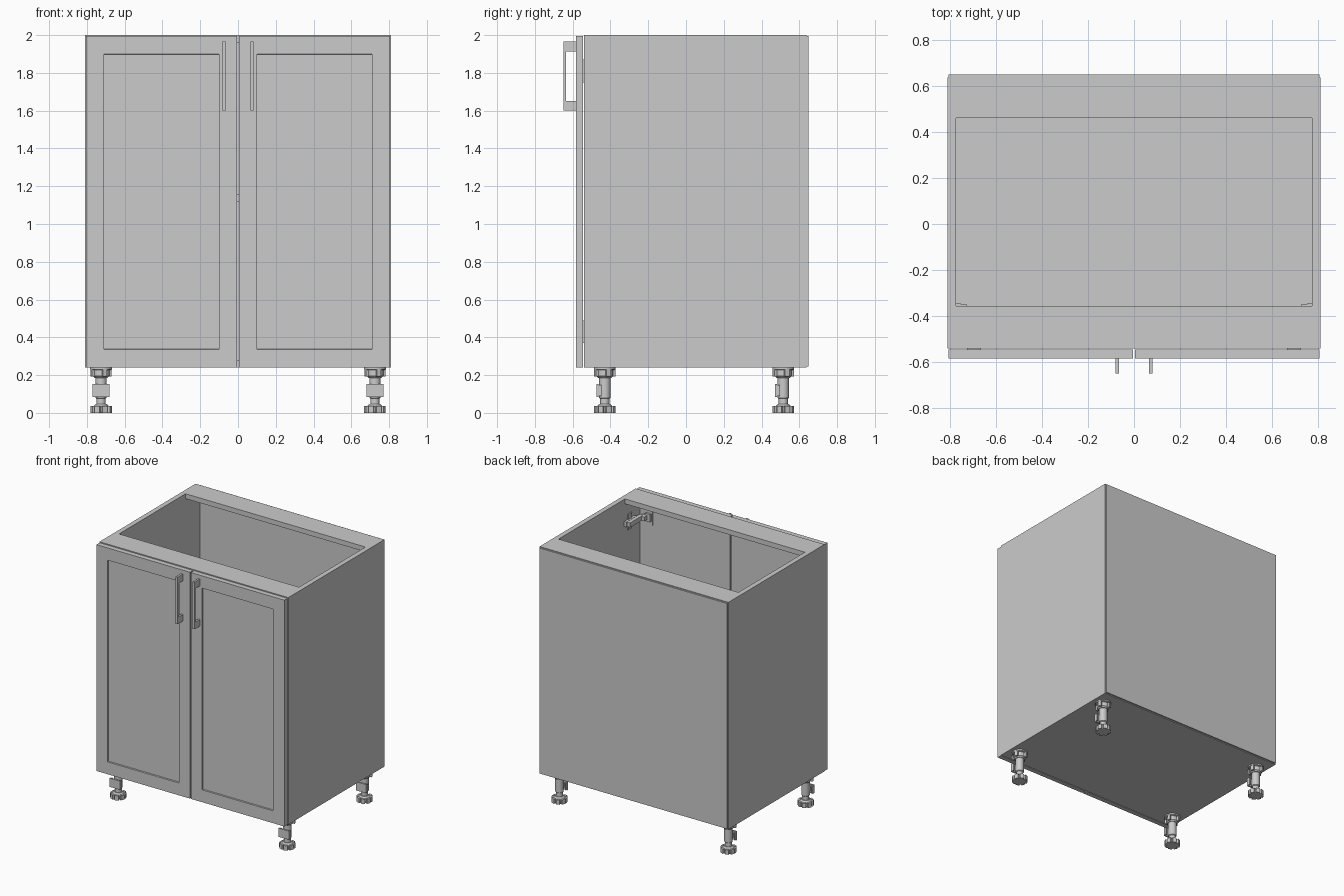
import bpy, bmesh, math
from mathutils import Matrix, Vector

if "Cube" in bpy.data.objects:
    bpy.data.objects.remove(bpy.data.objects["Cube"])


def finish(name, bm, smooth=False):
    bmesh.ops.recalc_face_normals(bm, faces=bm.faces)
    me = bpy.data.meshes.new(name)
    bm.to_mesh(me)
    bm.free()
    ob = bpy.data.objects.new(name, me)
    bpy.context.collection.objects.link(ob)
    if smooth:
        bpy.ops.object.select_all(action='DESELECT')
        ob.select_set(True)
        bpy.context.view_layer.objects.active = ob
        bpy.ops.object.shade_smooth_by_angle(angle=math.radians(35))
    return ob


def add_box(bm, x0, x1, y0, y1, z0, z1):
    c = Vector(((x0 + x1) / 2, (y0 + y1) / 2, (z0 + z1) / 2))
    m = Matrix.Translation(c) @ Matrix.Diagonal((abs(x1 - x0), y1 - y0, z1 - z0, 1))
    return bmesh.ops.create_cube(bm, size=1, matrix=m)['verts']


def box(name, *dims):
    bm = bmesh.new()
    add_box(bm, *dims)
    return finish(name, bm)


def add_lathe(bm, profile, n=24):
    # Closed solid of revolution from (radius, z) points
    rings = [[bm.verts.new((r * math.cos(a), r * math.sin(a), z))
              for a in (2 * math.pi * i / n for i in range(n))] for r, z in profile]
    for a, b in zip(rings, rings[1:]):
        for i in range(n):
            j = (i + 1) % n
            bm.faces.new((a[i], a[j], b[j], b[i]))
    bm.faces.new(rings[0][::-1])
    bm.faces.new(rings[-1])


# Carcass
Z0, Z1, W, T = 0.24, 2.0, 0.81, 0.038
IN = W - T
for side, s in (("left", -1), ("right", 1)):
    box(side + "_side_panel", s * IN, s * W, -0.54, 0.637, Z0, Z1)
box("bottom_panel", -IN, IN, -0.54, 0.637, Z0, Z0 + T)
box("shelf", -IN, IN, -0.50, 0.637, 1.12, 1.12 + T)
box("front_top_rail", -IN, IN, -0.54, -0.355, Z1 - T, Z1)
box("back_top_rail", -IN, IN, 0.46, 0.637, Z1 - T, Z1)
box("back_panel", -W + 0.005, W - 0.005, 0.637, 0.648, Z0 + 0.006, Z1 - 0.006)


def door(name, s):
    # Slab with a shallow recessed centre panel
    bm = bmesh.new()
    add_box(bm, s * 0.004, s * 0.806, -0.583, -0.545, Z0, 1.995)
    bmesh.ops.recalc_face_normals(bm, faces=bm.faces)
    front = min(bm.faces, key=lambda f: f.calc_center_median().y)
    bmesh.ops.inset_region(bm, faces=[front], thickness=0.135)
    bmesh.ops.inset_region(bm, faces=[front], thickness=0.003)
    bmesh.ops.translate(bm, verts=front.verts, vec=(0, 0.01, 0))
    finish(name, bm)


def handle(name, s):
    # Squared pull bar: extruded C profile in the YZ plane
    yf, yi, yb = -0.648, -0.634, -0.583
    pts = [(yb, 1.60), (yf, 1.60), (yf, 1.965), (yb, 1.965),
           (yb, 1.912), (yi, 1.912), (yi, 1.652), (yb, 1.652)]
    bm = bmesh.new()
    f = bm.faces.new([bm.verts.new((s * 0.073 - 0.008, y, z)) for y, z in pts])
    ex = bmesh.ops.extrude_face_region(bm, geom=[f])
    bmesh.ops.translate(bm, vec=(0.016, 0, 0),
                        verts=[v for v in ex['geom'] if isinstance(v, bmesh.types.BMVert)])
    finish(name, bm)


def hinge(name, s, z):
    bm = bmesh.new()
    # Cup flange on the door and cup body
    add_box(bm, s * 0.665, s * 0.725, -0.547, -0.539, z - 0.06, z + 0.06)
    add_box(bm, s * 0.675, s * 0.72, -0.54, -0.522, z - 0.03, z + 0.03)
    # Arm reaching back, and its link to the cup
    add_box(bm, s * 0.70, s * 0.745, -0.53, -0.49, z - 0.016, z + 0.016)
    add_box(bm, s * 0.725, s * 0.755, -0.51, -0.35, z - 0.018, z + 0.018)
    # Winged mounting plate on the cabinet side
    add_box(bm, s * 0.752, s * IN, -0.47, -0.345, z - 0.02, z + 0.02)
    add_box(bm, s * 0.763, s * IN, -0.43, -0.385, z - 0.06, z + 0.06)
    finish(name, bm)


def leg(name, x, y):
    bm = bmesh.new()
    # Socket, stem and adjustable foot
    add_lathe(bm, [(0.034, 0.185), (0.044, 0.195), (0.044, 0.226), (0.058, 0.23), (0.058, Z0)])
    add_lathe(bm, [(0.024, 0.03), (0.024, 0.075), (0.03, 0.08), (0.03, 0.19)])
    add_lathe(bm, [(0.044, 0.0), (0.046, 0.004), (0.046, 0.03), (0.038, 0.038), (0.03, 0.046)])
    # Grip lugs round the foot and ribs under the socket flange
    for i in range(8):
        rot = Matrix.Rotation(i * math.pi / 4 + math.pi / 8, 3, 'Z')
        v = add_box(bm, 0.03, 0.056, -0.014, 0.014, 0.0, 0.036)
        if i % 2 == 0:
            v += add_box(bm, 0.03, 0.056, -0.012, 0.012, 0.192, 0.232)
        bmesh.ops.rotate(bm, verts=v, cent=(0, 0, 0), matrix=rot)
    # Plinth clip on the front of the stem
    add_box(bm, -0.044, 0.044, -0.044, -0.032, 0.085, 0.152)
    add_box(bm, -0.02, 0.02, -0.034, -0.01, 0.10, 0.14)
    for s in (-1, 1):
        add_box(bm, s * 0.034, s * 0.044, -0.033, -0.018, 0.09, 0.147)
    bmesh.ops.translate(bm, verts=bm.verts, vec=(x, y, 0))
    finish(name, bm, smooth=True)


# Mirrored parts
for side, s in (("left", -1), ("right", 1)):
    door(side + "_door", s)
    handle(side + "_handle", s)
    for level, z in (("upper", 1.81), ("lower", 0.43)):
        hinge(f"{side}_{level}_hinge", s, z)
    for pos, y in (("front", -0.43), ("back", 0.515)):
        leg(f"{pos}_{side}_leg", s * 0.725, y)
